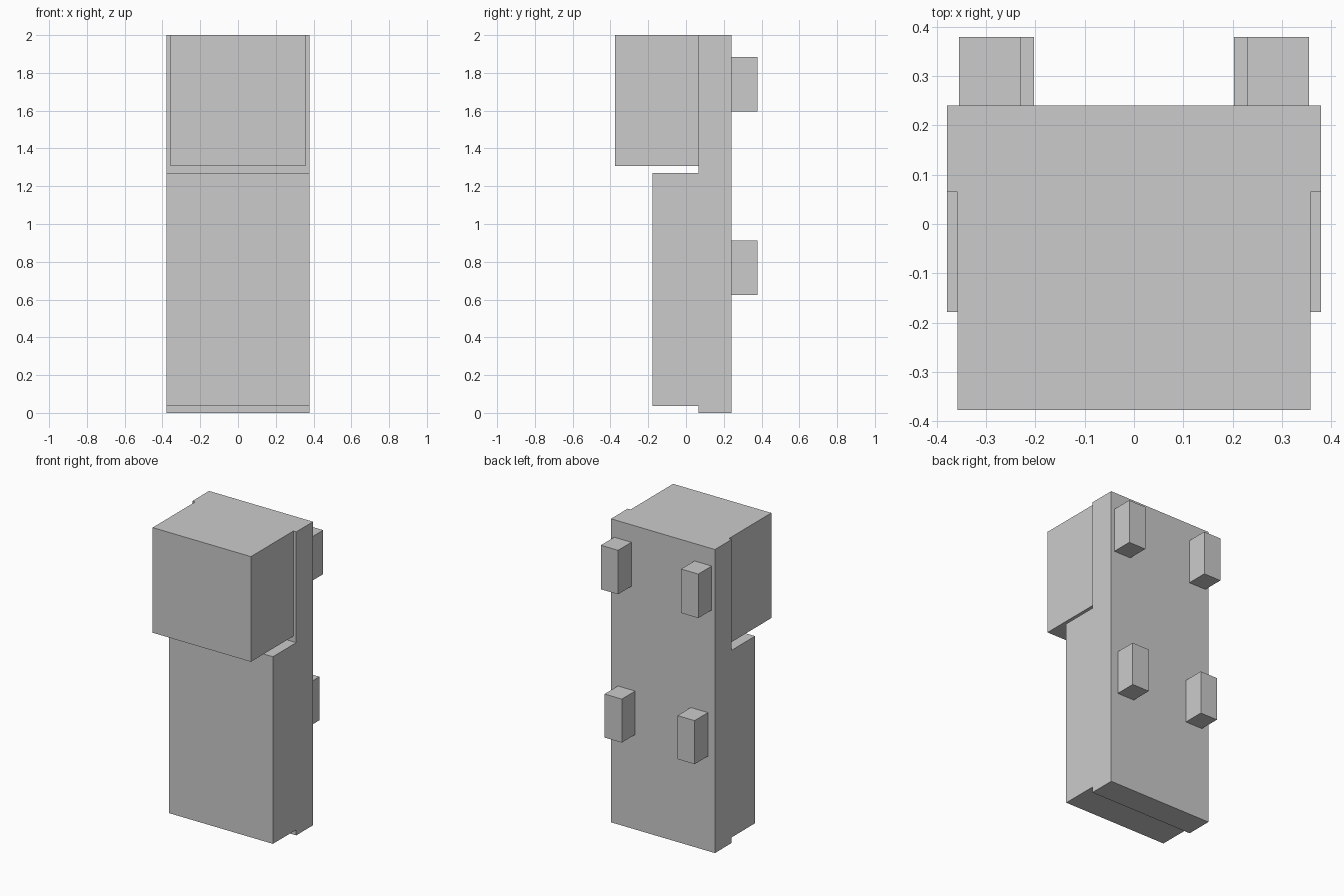
import bpy
import bmesh

if "Cube" in bpy.data.objects:
    bpy.data.objects.remove(bpy.data.objects["Cube"])


def finish(name, bm):
    bmesh.ops.recalc_face_normals(bm, faces=bm.faces)
    mesh = bpy.data.meshes.new(name)
    bm.to_mesh(mesh)
    bm.free()
    obj = bpy.data.objects.new(name, mesh)
    bpy.context.collection.objects.link(obj)
    return obj


def extrude_profile(name, points, x0, x1):
    """Extrude a closed (y, z) outline from x0 to x1."""
    bm = bmesh.new()
    face = bm.faces.new([bm.verts.new((x0, y, z)) for y, z in points])
    ext = bmesh.ops.extrude_face_region(bm, geom=[face])
    verts = [v for v in ext["geom"] if isinstance(v, bmesh.types.BMVert)]
    bmesh.ops.translate(bm, verts=verts, vec=(x1 - x0, 0, 0))
    # extrusion removes the starting cap's solidity only if the face is dropped
    if not face.is_valid:
        bmesh.ops.holes_fill(bm, edges=bm.edges)
    return finish(name, bm)


def box(name, x0, x1, y0, y1, z0, z1):
    return extrude_profile(name, [(y0, z0), (y1, z0), (y1, z1), (y0, z1)], x0, x1)


# Back panel and stepped lower body, one side profile
extrude_profile("body", [
    (0.065, 0), (0.24, 0), (0.24, 2), (0.065, 2),
    (0.065, 1.27), (-0.178, 1.27), (-0.178, 0.037), (0.065, 0.037),
], -0.379, 0.379)

# Projecting upper block, slightly narrower than the body
box("upper_block", -0.358, 0.358, -0.377, 0.065, 1.307, 2)

# Rear pegs: the lower pair sits a little closer together
for level, inner, z0, z1 in (("upper", 0.23, 1.595, 1.885),
                             ("lower", 0.203, 0.625, 0.912)):
    for side, s in (("right", 1), ("left", -1)):
        x0, x1 = sorted((s * inner, s * (inner + 0.125)))
        box(f"{level}_{side}_peg", x0, x1, 0.24, 0.379, z0, z1)
